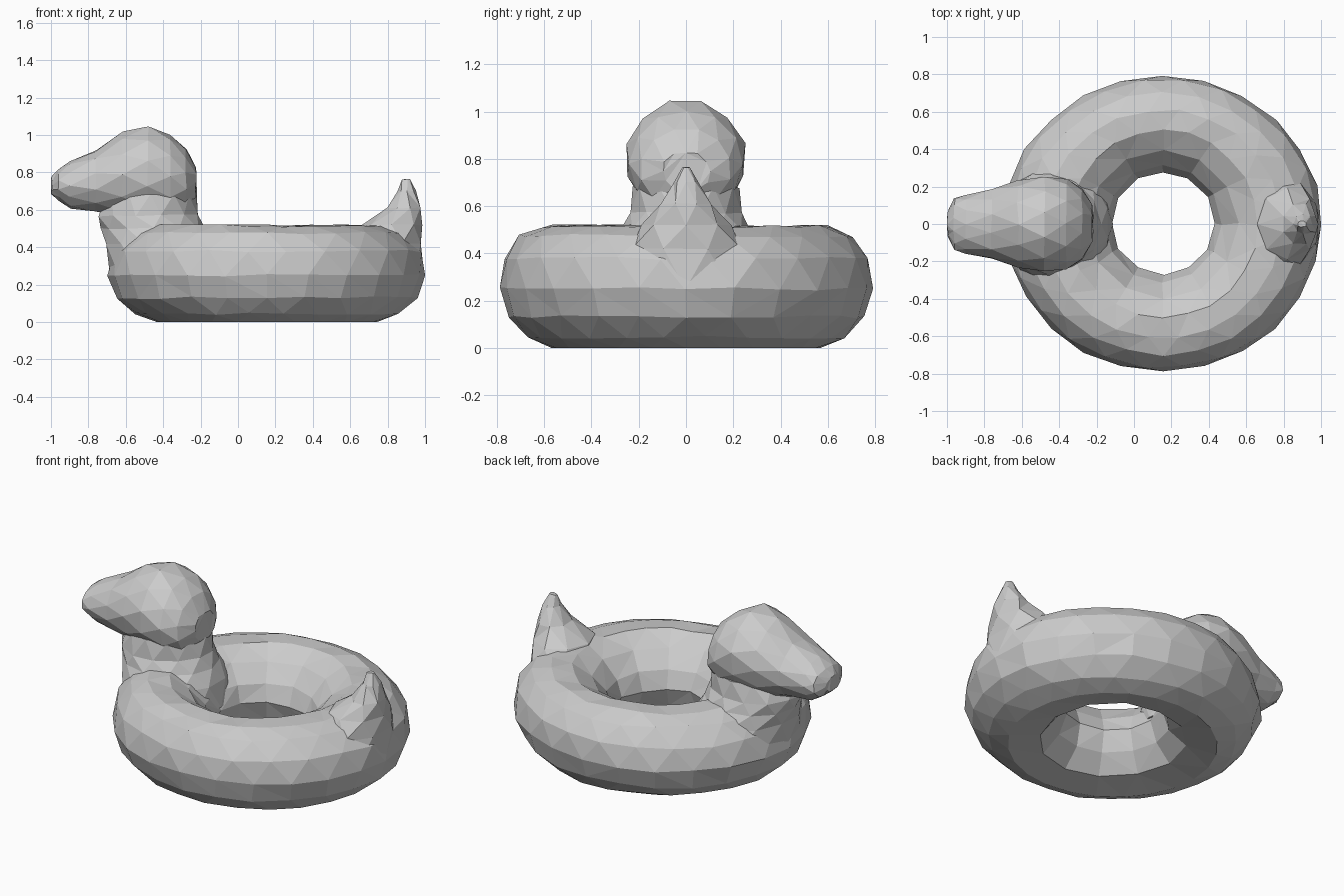
import bpy, bmesh, random
from math import sin, cos, pi
from mathutils import Vector

if "Cube" in bpy.data.objects:
    bpy.data.objects.remove(bpy.data.objects["Cube"])
random.seed(4)

grey = bpy.data.materials.new("plain_grey")
grey.use_nodes = True
colour = (0.6, 0.6, 0.6, 1)
grey.diffuse_color = colour
grey.node_tree.nodes["Principled BSDF"].inputs["Base Color"].default_value = colour


def finish(name, bm, jitter=0.0):
    """Facet the skin into uneven triangles and add it to the scene."""
    bmesh.ops.remove_doubles(bm, verts=bm.verts, dist=0.001)
    for v in bm.verts:
        if v.co.z > 0.02:
            v.co += Vector(random.uniform(-jitter, jitter) for _ in range(3))
    bmesh.ops.triangulate(bm, faces=bm.faces)
    bmesh.ops.recalc_face_normals(bm, faces=bm.faces)
    mesh = bpy.data.meshes.new(name)
    bm.to_mesh(mesh)
    bm.free()
    mesh.materials.append(grey)
    bpy.context.collection.objects.link(bpy.data.objects.new(name, mesh))


def bridge(bm, a, b):
    """Join two closed loops of vertices with quads."""
    n = len(a)
    for i in range(n):
        j = (i + 1) % n
        bm.faces.new((a[i], a[j], b[j], b[i]))


def loft(name, sections, place, sides=12, jitter=0.006):
    """Skin rounded sections given as (position, low, high, half width)."""
    bm = bmesh.new()
    loops = []
    for k, (pos, low, high, half) in enumerate(sections):
        loop = []
        for i in range(sides):
            a = 2 * pi * (i + 0.5 * (k % 2)) / sides
            across = half * sin(a)
            along = (low + high) / 2 + (high - low) / 2 * cos(a)
            loop.append(bm.verts.new(place(pos, along, across)))
        loops.append(loop)
    for a, b in zip(loops, loops[1:]):
        bridge(bm, a, b)
    bm.faces.new(loops[0])
    bm.faces.new(loops[-1])
    finish(name, bm, jitter)


def upright(z, x, y):
    return (x, y, z)


def lengthwise(x, z, y):
    return (x, y, z)


# Swim ring: a flat-bottomed tube swept round, coarser on the hole side
profile = [(0.79, 0.25), (0.77, 0.38), (0.70, 0.475), (0.61, 0.515),
           (0.50, 0.515), (0.40, 0.45), (0.31, 0.35), (0.275, 0.25),
           (0.32, 0.13), (0.41, 0.03), (0.57, 0.0), (0.67, 0.045), (0.75, 0.13)]
segments = 24
bm = bmesh.new()
rings = []
for i in range(segments):
    loop = []
    for k, (r, z) in enumerate(profile):
        step = i - i % 2 if 5 <= k <= 9 else i + 0.5 * (k % 2)
        a = 2 * pi * step / segments
        stretch = 1 + 0.075 * max(0, (r - 0.4) / 0.39)
        loop.append(bm.verts.new((0.155 + r * stretch * cos(a), r * sin(a), z)))
    rings.append(loop)
for i in range(segments):
    bridge(bm, rings[i], rings[(i + 1) % segments])
bmesh.ops.dissolve_degenerate(bm, dist=0.001, edges=bm.edges)
finish("swim_ring", bm, 0.007)

# Neck: flares down into the ring
loft("neck", [(0.28, -0.69, -0.11, 0.36), (0.42, -0.715, -0.13, 0.32),
              (0.50, -0.73, -0.18, 0.27), (0.57, -0.75, -0.21, 0.24),
              (0.68, -0.70, -0.225, 0.225)], upright)

# Head and beak: one form running from the beak tip to the back of the head
loft("head_and_beak", [(-0.995, 0.68, 0.77, 0.07), (-0.96, 0.64, 0.82, 0.14),
                       (-0.90, 0.61, 0.855, 0.155), (-0.76, 0.59, 0.92, 0.19),
                       (-0.62, 0.56, 1.015, 0.23), (-0.48, 0.54, 1.05, 0.255),
                       (-0.36, 0.55, 1.005, 0.24), (-0.28, 0.58, 0.93, 0.19),
                       (-0.225, 0.66, 0.83, 0.10)], lengthwise)

# Tail: a pointed fin rising from the rear of the ring
loft("tail", [(0.25, 0.62, 0.995, 0.27), (0.42, 0.63, 0.99, 0.25),
              (0.52, 0.66, 0.985, 0.19), (0.61, 0.79, 0.98, 0.115),
              (0.70, 0.855, 0.955, 0.055), (0.763, 0.875, 0.92, 0.018)],
     upright, sides=8, jitter=0.003)
